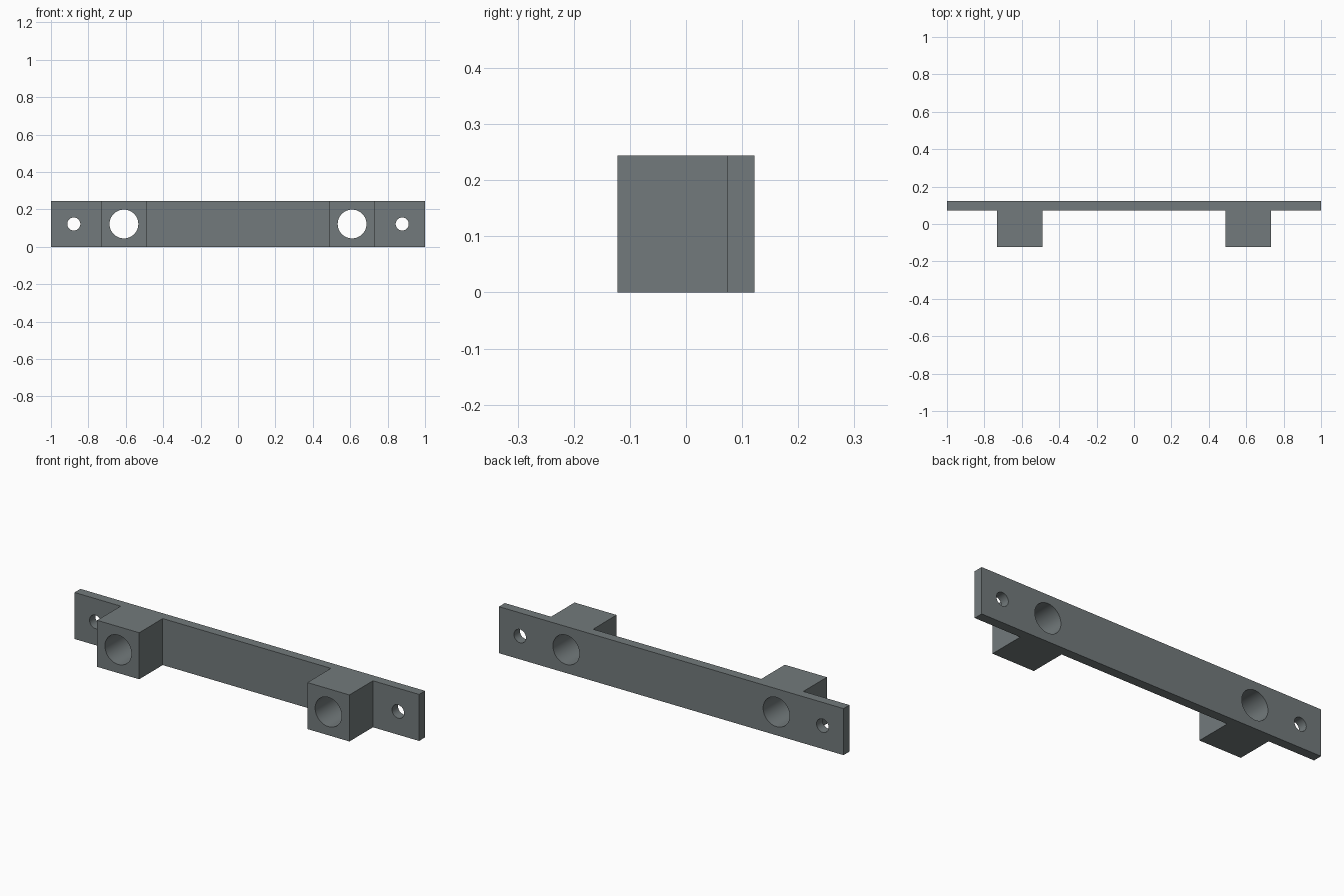
import bpy, bmesh, math
from mathutils import Matrix

if "Cube" in bpy.data.objects:
    bpy.data.objects.remove(bpy.data.objects["Cube"])

HEIGHT = 0.244
BACK, PLATE_FRONT, BLOCK_FRONT = 0.122, 0.073, -0.122
BLOCK_IN, BLOCK_OUT = 0.488, 0.732

grey = bpy.data.materials.new("slate grey")
grey.diffuse_color = (0.17, 0.195, 0.2, 1)
grey.use_nodes = True
grey.node_tree.nodes["Principled BSDF"].inputs["Base Color"].default_value = grey.diffuse_color


def add_object(name, bm):
    mesh = bpy.data.meshes.new(name)
    bmesh.ops.recalc_face_normals(bm, faces=bm.faces)
    bm.to_mesh(mesh)
    bm.free()
    mesh.materials.append(grey)
    obj = bpy.data.objects.new(name, mesh)
    bpy.context.collection.objects.link(obj)
    return obj


# Back plate with two square blocks: mirrored outline extruded upwards
right = [(BLOCK_IN, PLATE_FRONT), (BLOCK_IN, BLOCK_FRONT), (BLOCK_OUT, BLOCK_FRONT),
         (BLOCK_OUT, PLATE_FRONT), (1, PLATE_FRONT), (1, BACK)]
outline = right + [(-x, y) for x, y in reversed(right)]
bm = bmesh.new()
base = bm.faces.new([bm.verts.new((x, y, 0)) for x, y in outline])
top = bmesh.ops.extrude_face_region(bm, geom=[base])["geom"]
bmesh.ops.translate(bm, vec=(0, 0, HEIGHT),
                    verts=[v for v in top if isinstance(v, bmesh.types.BMVert)])
bracket = add_object("mounting_bracket", bm)

# Rod holes through the blocks and screw holes through the plate ends
bm = bmesh.new()
for side in (-1, 1):
    for x, radius in ((0.61, 0.077), (0.878, 0.035)):
        place = Matrix.Translation((side * x, 0, HEIGHT / 2)) @ Matrix.Rotation(math.pi / 2, 4, 'X')
        bmesh.ops.create_cone(bm, cap_ends=True, segments=48, radius1=radius,
                              radius2=radius, depth=0.5, matrix=place)
cutter = add_object("hole_cutter", bm)
cutter.hide_render = True

cut = bracket.modifiers.new("holes", 'BOOLEAN')
cut.operation = 'DIFFERENCE'
cut.solver = 'EXACT'
cut.object = cutter
bpy.context.view_layer.objects.active = bracket
bracket.select_set(True)
bpy.ops.object.modifier_apply(modifier=cut.name)
bpy.data.objects.remove(cutter)

# Smooth bores, sharp corners
bpy.ops.object.shade_smooth_by_angle(angle=math.radians(30))
